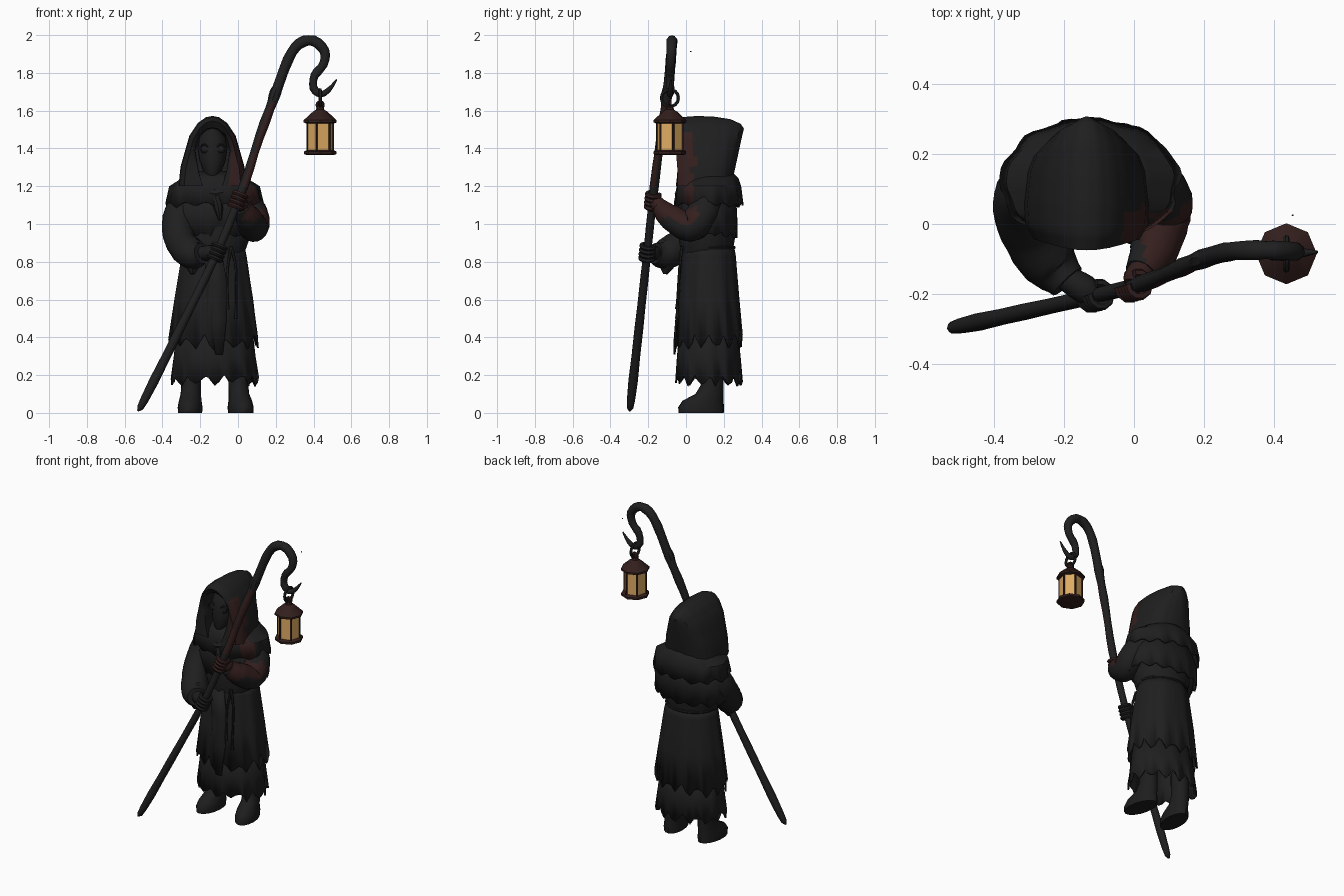
import bpy, bmesh, math, random
from mathutils import Vector, noise

random.seed(7)
if "Cube" in bpy.data.objects:
    bpy.data.objects.remove(bpy.data.objects["Cube"])

CX = -0.125          # body axis
parts = []


def material(name, rgb):
    m = bpy.data.materials.new(name)
    m.use_nodes = True
    color = (*rgb, 1)
    m.diffuse_color = color
    bsdf = m.node_tree.nodes["Principled BSDF"]
    bsdf.inputs["Base Color"].default_value = color
    bsdf.inputs["Roughness"].default_value = 0.9
    return m


cloth = material("charcoal_cloth", (0.0135, 0.0135, 0.014))
leather = material("black_leather", (0.0125, 0.0125, 0.013))
wood = material("dark_wood", (0.0145, 0.014, 0.0145))
stain = material("rust_red", (0.034, 0.0135, 0.0125))
iron = material("rusty_iron", (0.032, 0.0135, 0.0115))
glass = material("amber_glass", (0.74, 0.41, 0.125))


def blotch(c):
    return 0.05 * noise.noise(c * 14)


def finish(name, bm, mat, rule=None, thick=0, cuts=0):
    """Turn a bmesh into an object; faces matching the rule become stained."""
    if cuts:
        bmesh.ops.subdivide_edges(bm, edges=bm.edges, cuts=cuts, use_grid_fill=True)
    bmesh.ops.recalc_face_normals(bm, faces=bm.faces)
    mesh = bpy.data.meshes.new(name)
    if rule:
        for f in bm.faces:
            f.material_index = int(rule(f.calc_center_median()))
    bm.to_mesh(mesh)
    bm.free()
    mesh.materials.append(mat)
    if rule:
        mesh.materials.append(stain)
    ob = bpy.data.objects.new(name, mesh)
    bpy.context.collection.objects.link(ob)
    if thick:
        ob.modifiers.new("thickness", "SOLIDIFY").thickness = thick
    parts.append(ob)
    return ob


def loft(name, rings, mat, closed=True, cap=True, **kw):
    bm = bmesh.new()
    rows = [[bm.verts.new(p) for p in ring] for ring in rings]
    n = len(rows[0])
    for a, b in zip(rows, rows[1:]):
        for i in range(n if closed else n - 1):
            j = (i + 1) % n
            bm.faces.new((a[i], a[j], b[j], b[i]))
    if cap:
        bm.faces.new(rows[0])
        bm.faces.new(rows[-1])
    return finish(name, bm, mat, **kw)


def ellipses(name, rows, mat, n=12, cx=CX, turn=0.0, **kw):
    """Stack of ellipses, each row (z, centre y, rx, ry)."""
    angles = [turn + math.tau * i / n for i in range(n)]
    rings = [[(cx + rx * math.cos(a), cy + ry * math.sin(a), z) for a in angles]
             for z, cy, rx, ry in rows]
    return loft(name, rings, mat, **kw)


def garment(name, rows, mat, jag, fold=0.03, n=56, cy=0.12, **kw):
    """Folded cloth from the top row down, ending in a hem of torn points."""
    rings = []
    phase = random.random() * 6
    for k, (z, rx, ry) in enumerate(rows):
        last, ring = k == len(rows) - 1, []
        f = fold * k / (len(rows) - 1)
        for i in range(n):
            a = math.tau * i / n
            s = 1 + f * (math.sin(9 * a + phase) + 0.6 * math.sin(14 * a))
            tooth = (1, 0.55, 0, 0.45)[i % 4]
            dz = jag * (tooth + random.uniform(-0.25, 0.35)) if last else 0
            ring.append((CX + rx * s * math.cos(a), cy + ry * s * math.sin(a), z + dz))
        rings.append(ring)
    return loft(name, rings, mat, cap=False, thick=0.01, **kw)


def smooth_path(pts, steps):
    """Catmull-Rom through rows of (x, y, z, radius)."""
    p = [Vector(q) for q in pts]
    p = [2 * p[0] - p[1]] + p + [2 * p[-1] - p[-2]]
    out = []
    for a, b, c, d in zip(p, p[1:], p[2:], p[3:]):
        for s in range(steps):
            t = s / steps
            out.append(0.5 * (2 * b + (c - a) * t + (2 * a - 5 * b + 4 * c - d) * t * t
                              + (3 * b - a - 3 * c + d) * t ** 3))
    return out + [p[-2]]


def tube(name, pts, mat, sides=8, steps=3, rough=0, **kw):
    path = smooth_path(pts, steps)
    rings, last, side = [], None, None
    for i, q in enumerate(path):
        t = (path[min(i + 1, len(path) - 1)].xyz - path[max(i - 1, 0)].xyz).normalized()
        if last is None:
            side = t.orthogonal().normalized()
        else:
            side = last.rotation_difference(t) @ side
        last, up = t, t.cross(side)
        r = q.w * (1 + random.uniform(-rough, rough))
        rings.append([q.xyz + r * (side * math.cos(math.tau * k / sides)
                                   + up * math.sin(math.tau * k / sides)) for k in range(sides)])
    return loft(name, rings, mat, **kw)


# Robe: torn under layer, over layer, torso
garment("under_robe", [(0.5, 0.195, 0.15), (0.3, 0.215, 0.167), (0.15, 0.23, 0.176)], cloth, 0.045)
garment("over_robe", [(0.88, 0.16, 0.135), (0.83, 0.172, 0.145), (0.6, 0.207, 0.164),
                      (0.34, 0.235, 0.18)], cloth, 0.06)
ellipses("torso", [(0.84, 0.11, 0.155, 0.135), (0.93, 0.11, 0.19, 0.15), (1.1, 0.12, 0.19, 0.14),
                   (1.25, 0.12, 0.1, 0.09)], cloth, n=20)

# Two-tier shoulder cape
garment("lower_cape", [(1.18, 0.19, 0.14), (1.06, 0.245, 0.152), (0.93, 0.245, 0.154)], cloth, 0.022, 0.02)
garment("upper_cape", [(1.28, 0.12, 0.12), (1.24, 0.175, 0.158), (1.2, 0.238, 0.17),
                       (1.09, 0.258, 0.182)], cloth, 0.025, 0.02,
        rule=lambda c: c.x > 0.03 and c.y < 0.03 + blotch(c))

# Hood: lining, rim, then arches back to a ridge; rows (y, width, base, peak height)
PROFILE = [(1, 0), (0.94, 0.28), (0.68, 0.72), (0.43, 0.9), (0.2, 0.98)]
OPENING = [(0.55, 0), (0.8, 0.25), (1, 0.62), (0.75, 0.88), (0.3, 0.98)]


def arch(y, w, base, top, shape=PROFILE, lean=0.0, bow=0.0):
    full = shape + [(0, 1)] + [(-a, b) for a, b in reversed(shape)]
    return [(CX - 0.01 + w * a, y + lean * b + bow * a * a, base + (top - base) * b) for a, b in full]


hood = [arch(0.12, 0.09, 1.2, 1.5, OPENING), arch(-0.06, 0.093, 1.2, 1.51, OPENING, 0.01, 0.02),
        arch(-0.09, 0.15, 1.2, 1.545, lean=0.015, bow=0.045),
        arch(-0.03, 0.176, 1.2, 1.565, bow=0.03),
        arch(0.06, 0.18, 1.2, 1.572), arch(0.15, 0.17, 1.215, 1.568),
        arch(0.21, 0.15, 1.23, 1.555, lean=0.025, bow=-0.015),
        arch(0.25, 0.11, 1.245, 1.53, lean=0.04, bow=-0.02),
        arch(0.262, 0.04, 1.255, 1.505, lean=0.045, bow=-0.01)]
loft("hood", hood, cloth, closed=False, cuts=2,
     rule=lambda c: c.x > CX + 0.09 and c.y < 0.06 - 0.33 * abs(c.z - 1.32) + blotch(c))

# Smooth mask with goggle eyes
MX = CX - 0.01
ellipses("mask", [(1.23, 0.03, 0.02, 0.04), (1.27, 0.035, 0.045, 0.065), (1.33, 0.045, 0.068, 0.078),
                  (1.4, 0.05, 0.08, 0.08), (1.46, 0.055, 0.068, 0.07), (1.51, 0.06, 0.03, 0.04)],
         leather, n=20, cx=MX)
for side, label in ((1, "left"), (-1, "right")):
    ex = MX + side * 0.044
    ring = [(ex + 0.021 * math.cos(math.tau * k / 12), -0.02, 1.4 + 0.021 * math.sin(math.tau * k / 12),
             0.005) for k in range(13)]
    tube(label + "_goggle_rim", ring, leather, sides=5, steps=1)
    tube(label + "_goggle_lens", [(ex, 0.01, 1.4, 0.02), (ex, -0.019, 1.4, 0.02)], leather, 12, 1)

# Scarf knot under the mask
tube("scarf", [(CX - 0.12, 0.0, 1.2, 0.02), (CX, -0.03, 1.16, 0.03), (CX + 0.12, 0.0, 1.2, 0.02)], cloth)
tube("scarf_tail", [(CX, -0.03, 1.16, 0.025), (CX + 0.02, -0.04, 1.09, 0.025),
                    (CX + 0.03, -0.035, 1.02, 0.008)], cloth)

# Rope belt, hanging cords and front tabard edge
belt = [(CX + 0.16 * math.cos(math.tau * k / 24), 0.118 + 0.136 * math.sin(math.tau * k / 24),
         0.875, 0.009) for k in range(25)]
tube("rope_belt", belt, cloth, steps=1, rough=0.12)
for i, (x, low) in enumerate([(-0.055, 0.55), (-0.01, 0.5)]):
    tube(f"belt_cord_{i}", [(-0.035, -0.022, 0.88, 0.009), (x, -0.035, 0.76, 0.007),
                            (x, -0.045, low + 0.05, 0.007), (x, -0.048, low, 0.011)], cloth, 6)
tabard = [[(x0, y, z), (x0 + w, y - 0.003, z)] for z, x0, w, y in
          [(0.87, -0.18, 0.09, -0.022), (0.7, -0.17, 0.11, -0.038), (0.5, -0.16, 0.1, -0.053),
           (0.31, -0.12, 0.04, -0.064)]]
loft("tabard", tabard, cloth, closed=False, cap=False, thick=0.009)

# Sleeves
tube("right_sleeve", [(-0.25, 0.13, 1.16, 0.08), (-0.315, 0.08, 1.03, 0.086), (-0.305, -0.01, 0.91, 0.083),
                      (-0.24, -0.11, 0.84, 0.08), (-0.19, -0.165, 0.845, 0.055)], cloth, 14, 4, 0.03)
tube("right_cuff_drape", [(-0.22, -0.08, 0.86, 0.05), (-0.24, -0.1, 0.79, 0.045),
                          (-0.24, -0.11, 0.735, 0.012)], cloth)
tube("left_sleeve", [(0.01, 0.13, 1.16, 0.08), (0.075, 0.085, 1.05, 0.085), (0.082, 0.02, 0.985, 0.079),
                     (0.055, -0.08, 1.035, 0.068), (0.02, -0.14, 1.09, 0.048)], cloth, 18, 6, 0.02,
     rule=lambda c: c.y < 0.06 and c.x > 0.03 and 1.0 < c.z + 0.25 * c.y + blotch(c) < 1.1)

# Crook staff
crook = [(-0.53, -0.298, 0.01, 0.005), (-0.495, -0.291, 0.07, 0.023), (-0.31, -0.25, 0.44, 0.024),
         (-0.11, -0.205, 0.85, 0.023), (0.03, -0.168, 1.2, 0.024), (0.11, -0.135, 1.45, 0.024),
         (0.195, -0.1, 1.68, 0.027), (0.265, -0.08, 1.87, 0.027), (0.325, -0.075, 1.955, 0.028),
         (0.4, -0.075, 1.97, 0.027), (0.458, -0.078, 1.915, 0.027), (0.452, -0.08, 1.845, 0.025),
         (0.405, -0.082, 1.785, 0.023), (0.4, -0.083, 1.72, 0.021), (0.44, -0.084, 1.687, 0.018),
         (0.485, -0.082, 1.715, 0.013), (0.523, -0.08, 1.765, 0.004)]
tube("crook_staff", crook, wood, 10, 3, 0.09, cuts=1,
     rule=lambda c: (1.18 < c.z < 1.63 and c.x > 0.335 * c.z - 0.377 + 0.4 * blotch(c)
                     and c.y < 0.1465 * c.z - 0.343))
tube("staff_knot", [(0.17, -0.112, 1.62, 0.018), (0.195, -0.1, 1.69, 0.03), (0.215, -0.095, 1.74, 0.02)], wood)

# Gloved hands with fingers wrapped round the staff
foot, head = Vector(crook[3][:3]), Vector(crook[4][:3])
axis = (head - foot).normalized()
u = axis.cross(Vector((0, 1, 0))).normalized()
v = axis.cross(u)
for label, t, wrist, mat in (("right", 0.0, (-0.2, -0.15, 0.845), leather),
                             ("left", 0.78, (0.03, -0.12, 1.085), stain)):
    grip = foot.lerp(head, t)
    palm = grip.lerp(Vector(wrist), 0.35)
    tube(label + "_hand", [(*wrist, 0.036), (*palm, 0.042), (*grip, 0.03)], mat, 10)
    for f in range(4):
        base = grip + axis * (f - 1.5) * 0.023
        arc = [(*(base + 0.034 * (u * math.cos(a) + v * math.sin(a))), 0.0125)
               for a in (k * math.tau / 10 for k in range(9))]
        tube(f"{label}_finger_{f}", arc, mat, 6, 1)

# Boots
for label, x, turn in (("right", -0.25, -0.08), ("left", 0.005, 0.2)):
    boot = ellipses(label + "_boot", [(0, -0.045, 0.064, 0.12), (0.03, -0.045, 0.066, 0.122),
                                      (0.065, -0.035, 0.06, 0.108), (0.1, 0.0, 0.054, 0.075),
                                      (0.15, 0.015, 0.052, 0.06), (0.3, 0.015, 0.055, 0.06)],
                    leather, n=16, cx=0)
    boot.location = (x, 0.125, 0)
    boot.rotation_euler.z = turn

# Lantern
LX, LY, TWIST = 0.435, -0.085, math.radians(15)


def stack(name, rows, mat, sides, turn=0.0):
    return ellipses(name, [(z, LY, r, r) for z, r in rows], mat, n=sides, cx=LX, turn=turn)


stack("lantern_glass", [(1.385, 0.07), (1.535, 0.07)], glass, 6, TWIST)
stack("lantern_base", [(1.365, 0.07), (1.37, 0.086), (1.384, 0.086), (1.392, 0.07)], iron, 8)
stack("lantern_roof", [(1.532, 0.074), (1.538, 0.087), (1.55, 0.087), (1.595, 0.038), (1.605, 0.022),
                       (1.63, 0.016)], iron, 8)
for k in range(6):
    a = TWIST + math.tau * k / 6
    px, py = LX + 0.069 * math.cos(a), LY + 0.069 * math.sin(a)
    tube(f"lantern_post_{k}", [(px, py, 1.385, 0.006), (px, py, 1.54, 0.006)], iron, 5, 1)
for label, z, r, across, mat in (("lantern_eye", 1.63, 0.016, 0, iron), ("lantern_ring", 1.667, 0.045, 1, wood)):
    loop = [(LX + (1 - across) * r * math.cos(math.tau * k / 14), LY + across * r * math.cos(math.tau * k / 14),
             z + r * math.sin(math.tau * k / 14), 0.009) for k in range(15)]
    tube(label, loop, mat, 6, 1)

# Loose speck drifting behind the crook
tube("loose_speck", [(0.453, 0.025, 1.911, 0.003), (0.453, 0.025, 1.917, 0.003)], wood, 6, 1)

# Smooth shading with sharp creases
bpy.ops.object.select_all(action="DESELECT")
for ob in parts:
    ob.select_set(True)
bpy.context.view_layer.objects.active = parts[0]
bpy.ops.object.shade_smooth_by_angle(angle=math.radians(38))
